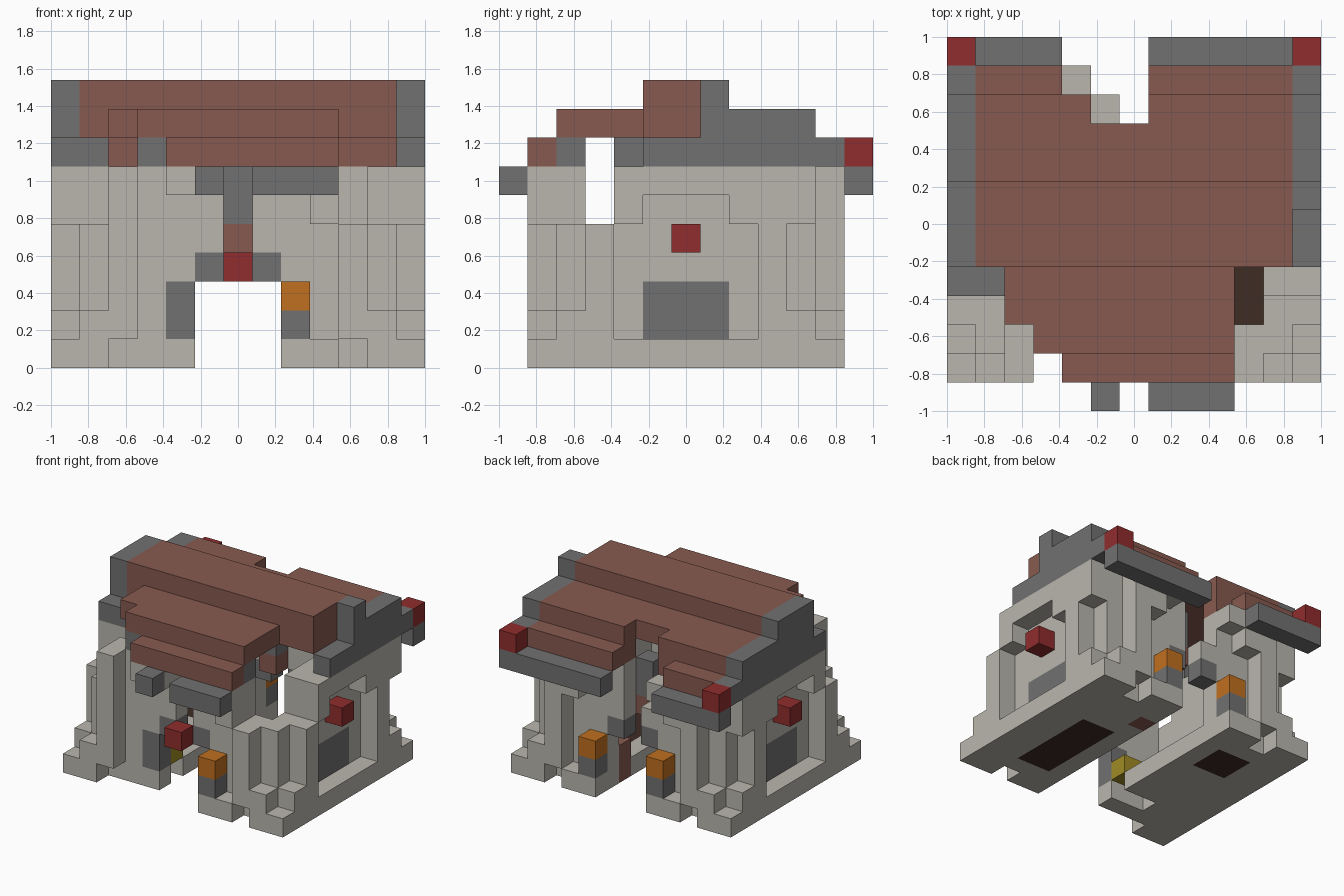
import bpy
import bmesh
from mathutils import Vector

cube = bpy.data.objects.get("Cube")
if cube:
    bpy.data.objects.remove(cube, do_unlink=True)

CELLS = 13
SIZE = 2 / CELLS
LAST = CELLS - 1

COLOURS = {
    "pale_stone": (0.49, 0.47, 0.42),
    "dark_stone": (0.165, 0.165, 0.165),
    "roof_brown": (0.242, 0.102, 0.08),
    "banner_red": (0.28, 0.026, 0.026),
    "lamp_orange": (0.53, 0.162, 0.014),
    "dark_wood": (0.051, 0.025, 0.018),
    "straw_yellow": (0.35, 0.26, 0.018),
}
materials = {}
for name, rgb in COLOURS.items():
    mat = bpy.data.materials.new(name)
    mat.use_nodes = True
    mat.diffuse_color = (*rgb, 1)
    bsdf = mat.node_tree.nodes["Principled BSDF"]
    bsdf.inputs["Base Color"].default_value = (*rgb, 1)
    bsdf.inputs["Roughness"].default_value = 0.9
    materials[name] = mat

grid = {}


def span(value):
    """A single number or an inclusive (first, last) pair."""
    return (value,) if isinstance(value, int) else range(value[0], value[1] + 1)


def put(part, colour, x, y, z, flip_x=False, flip_y=False):
    """Fill a box of blocks, optionally mirrored; part None clears it."""
    for i in span(x):
        for j in span(y):
            for k in span(z):
                for a in {i, LAST - i} if flip_x else {i}:
                    for b in {j, LAST - j} if flip_y else {j}:
                        if part:
                            grid[a, b, k] = (part, colour)
                        else:
                            grid.pop((a, b, k), None)


def clear(x, y, z, **flips):
    put(None, None, x, y, z, **flips)


def stone(part, x, y, z, **flips):
    put(part, "pale_stone", x, y, z, **flips)


def trim(part, x, y, z, **flips):
    put(part, "dark_stone", x, y, z, **flips)


both = dict(flip_x=True, flip_y=True)

# Plinth with a central passage, notches and wooden room floors
stone("plinth", (0, 4), (1, 11), 0, flip_x=True)
clear(2, 1, 0, **both)
clear((2, 4), 1, 0)
clear((3, 4), 3, 0)
put("east_floor", "dark_wood", (9, 10), (3, 7), 0)
put("west_floor", "dark_wood", (2, 3), (8, 9), 0)

# Main walls, each with a doorway
stone("side_walls", 1, (2, 10), (1, 6), flip_x=True)
stone("end_walls", (2, 10), 2, (1, 6), flip_y=True)
clear((5, 7), 2, (0, 2), flip_y=True)
clear(6, 2, (3, 6), flip_y=True)
clear(5, 10, (5, 6))

# Stepped corner buttresses
stone("corner_steps", 1, 1, 1, **both)
stone("corner_steps", 0, 2, 1, **both)

# Piers with corbelled wall heads between them
stone("side_piers", 0, 3, (1, 6), **both)
stone("side_corbels", 0, (4, 10), 6, flip_x=True)
stone("side_corbels", 0, 4, 5, **both)
stone("side_corbels", 0, 10, 5, flip_x=True)
stone("end_piers", 2, 1, (1, 6), **both)
stone("end_corbels", 3, 11, (5, 6), flip_x=True)
stone("end_corbels", 4, 11, 6, flip_x=True)
stone("end_corbels", 9, 1, (5, 6))
stone("end_corbels", (7, 8), 1, 6)
stone("end_corbels", (4, 5), 1, 6)

# Collapsed gap across the front of the hall
clear((0, 12), 3, (5, 7))
clear((10, 12), (1, 2), (5, 7))
clear((0, 1), 2, (5, 6))

# Doorway trim
trim("door_trim", 4, 2, (1, 2))
trim("door_trim", 5, 2, 3, **both)
trim("door_jambs", 8, 1, 1)
trim("door_jambs", 4, 11, 1, flip_x=True)
put("door_lamps", "lamp_orange", 8, 1, 2)
put("door_lamps", "lamp_orange", 4, 11, 2, flip_x=True)
put("door_keystone", "banner_red", 6, 1, 3)

# Side wall panels and studs
trim("side_panels", 1, (5, 7), (1, 2), flip_x=True)
put("side_studs", "banner_red", 0, 6, 4, flip_x=True)

# Stepped roof with broken edges
put("roof", "roof_brown", (1, 11), (5, 7), 9)
put("roof", "roof_brown", (1, 11), (5, 10), 8)
put("roof", "roof_brown", (2, 9), (3, 4), 8)
put("roof", "roof_brown", (3, 9), 2, 8)
put("roof", "roof_brown", (4, 9), (1, 2), 7)
put("roof", "roof_brown", (1, 11), (10, 11), 7)
clear((5, 6), 10, (7, 8))
clear((4, 6), 11, (7, 8))

# Gable copings
for side in (0, LAST):
    trim("gable_coping", side, (5, 11), 7)
    trim("gable_coping", side, (7, 10), 8)
    trim("gable_coping", side, 7, 9)
trim("gable_coping", 0, (5, 6), (8, 9))
trim("gable_coping", (0, 1), 4, 7)
trim("gable_coping", 3, 2, 7)
trim("gable_coping", 9, 2, 7)

# Eaves and red corner blocks
trim("back_eave", (0, 3), 12, 6)
trim("back_eave", (7, 12), 12, 6)
trim("front_eave", 5, 0, 6)
trim("front_eave", (7, 9), 0, 6)
put("eave_corners", "banner_red", 0, 12, 7, flip_x=True)

# Interior post, fallen timber and straw
trim("inner_post", 6, 9, (5, 6))
put("inner_beam", "roof_brown", 6, 9, 4)
put("fallen_timber", "roof_brown", 8, 9, (0, 1))
put("straw_bale", "straw_yellow", (3, 4), 3, 1)


def build(part):
    """Skin the exposed faces of one part's blocks."""
    bm = bmesh.new()
    verts = {}
    colour = None

    def corner(p):
        key = tuple(p)
        if key not in verts:
            verts[key] = bm.verts.new((p[0] * SIZE - 1, p[1] * SIZE - 1, p[2] * SIZE))
        return verts[key]

    for cell, (owner, tint) in grid.items():
        if owner != part:
            continue
        colour = tint
        for axis in range(3):
            for step in (0, 1):
                near = list(cell)
                near[axis] += 1 if step else -1
                if tuple(near) in grid:
                    continue
                u, v = (axis + 1) % 3, (axis + 2) % 3
                loop = []
                for du, dv in ((0, 0), (1, 0), (1, 1), (0, 1)):
                    p = list(cell)
                    p[axis] += step
                    p[u] += du
                    p[v] += dv
                    loop.append(corner(p))
                bm.faces.new(loop if step else loop[::-1])
    mesh = bpy.data.meshes.new(part)
    bm.to_mesh(mesh)
    bm.free()
    mesh.materials.append(materials[colour])
    bpy.context.collection.objects.link(bpy.data.objects.new(part, mesh))


for part in sorted({owner for owner, tint in grid.values()}):
    build(part)
